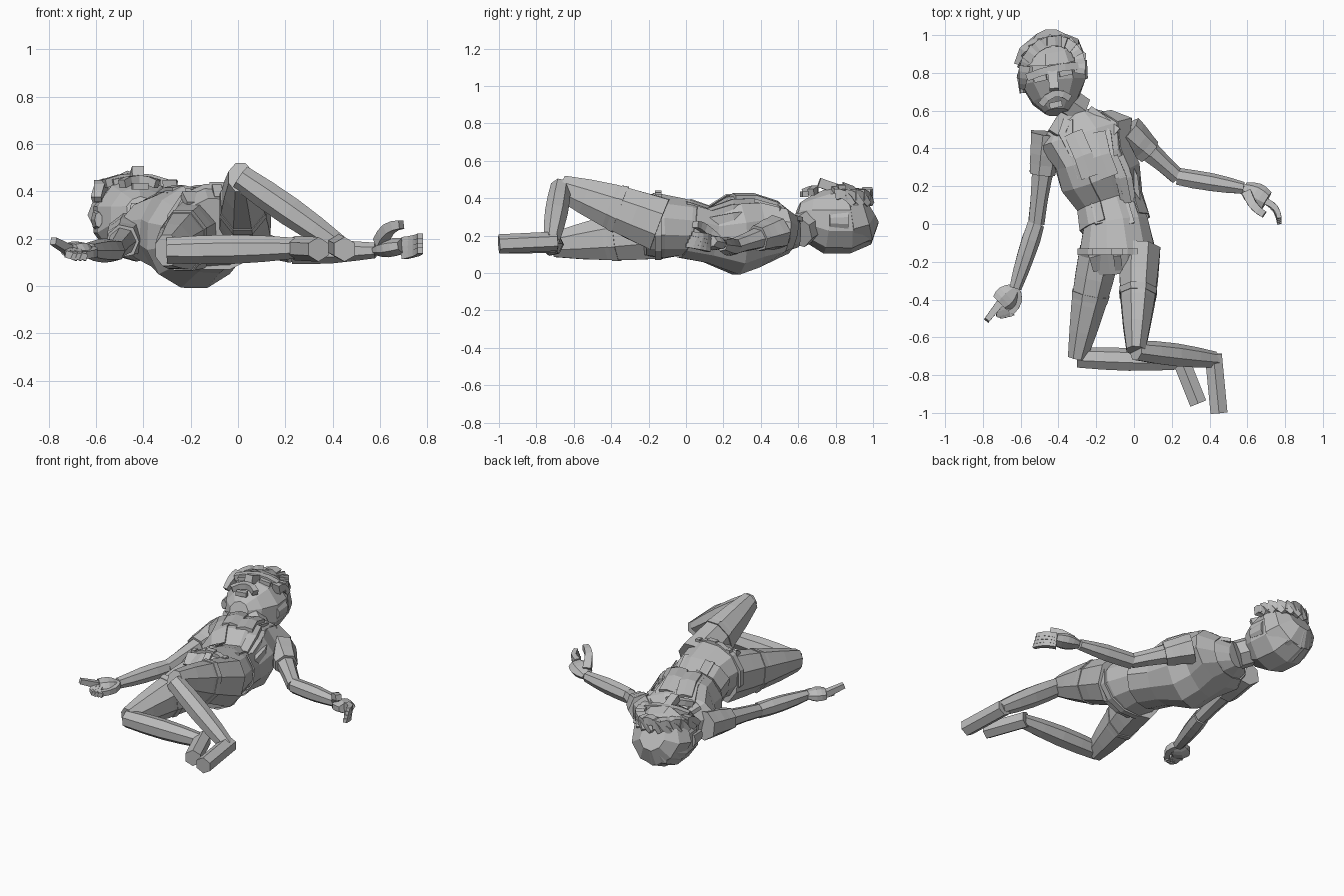
import bpy, bmesh, math, random
from mathutils import Vector

random.seed(4)
cube = bpy.data.objects.get("Cube")
if cube:
    bpy.data.objects.remove(cube)

grey = bpy.data.materials.new("plain_grey")
grey.use_nodes = True
GREY = (.5, .5, .5, 1)
grey.diffuse_color = GREY
grey.node_tree.nodes["Principled BSDF"].inputs["Base Color"].default_value = GREY

UP = Vector((0, 0, 1))


def loft(name, rings, sides=8, grow=0, gap=(), thickness=0, rough=0):
    """Skin rings (centre, half width, half height) along a path.
    Columns listed in gap stay open, which also drops the caps."""
    bm = bmesh.new()
    centres = [Vector(ring[0]) for ring in rings]
    last = len(rings) - 1
    loops = []
    for i, (centre, width, height) in enumerate(rings):
        along = (centres[min(i + 1, last)] - centres[max(i - 1, 0)]).normalized()
        side = along.cross(UP).normalized()
        over = side.cross(along)
        loop = []
        for k in range(sides):
            angle = math.tau * (k + .5) / sides
            fit = (1 + random.uniform(-rough, rough)) / math.cos(math.pi / sides)
            across = side * (width + grow) * math.cos(angle)
            upward = over * (height + grow) * math.sin(angle)
            loop.append(bm.verts.new(Vector(centre) + (across + upward) * fit))
        loops.append(loop)
    for near, far in zip(loops, loops[1:]):
        for k in range(sides):
            if k not in gap:
                j = (k + 1) % sides
                bm.faces.new((near[k], near[j], far[j], far[k]))
    if not gap:
        bm.faces.new(loops[0])
        bm.faces.new(loops[-1])
    bmesh.ops.recalc_face_normals(bm, faces=bm.faces)
    mesh = bpy.data.meshes.new(name)
    bm.to_mesh(mesh)
    bm.free()
    mesh.materials.append(grey)
    obj = bpy.data.objects.new(name, mesh)
    bpy.context.collection.objects.link(obj)
    if thickness:
        shell = obj.modifiers.new("thickness", "SOLIDIFY")
        shell.thickness = thickness
        shell.offset = 0


def limb(name, start, end, thick, thin, bulge=0, flat=1, bow=(0, 0, 0), sides=7, rough=0):
    """Tapered segment between two points with a swelling and an optional bow."""
    start, end, bow = Vector(start), Vector(end), Vector(bow)
    rings = []
    for i in range(5):
        t = i / 4
        swell = math.sin(math.pi * t)
        size = thick + (thin - thick) * t + bulge * swell
        rings.append((start.lerp(end, t) + bow * swell, size, size * flat))
    loft(name, rings, sides, rough=rough)


def ribbon(name, points, width, height):
    """Square strip through a few points."""
    loft(name, [(p, width, height) for p in points], sides=4)


# Torso, from neck base to pelvis
torso = [
    ((-.29, .6, .22), .07, .08), ((-.28, .55, .22), .15, .1),
    ((-.26, .48, .23), .24, .14), ((-.22, .36, .23), .19, .18),
    ((-.18, .25, .21), .2, .2), ((-.13, .12, .21), .16, .14),
    ((-.1, 0, .24), .17, .15), ((-.09, -.13, .25), .2, .17),
    ((-.08, -.24, .23), .18, .14),
]
loft("torso", torso, sides=12, rough=.03)


def on_torso(ring, across, lift=0):
    """Point on the front of a torso ring; across runs from -1 to 1."""
    centre, width, height = ring
    rise = height * math.sqrt(1 - across * across) + lift
    return Vector(centre) + Vector((across * width, 0, rise))


# Open shirt with collar, loose edges and chest muscles
shirt = torso[1:7]
loft("open_shirt", shirt, sides=12, grow=.012, gap=(2, 3), thickness=.008, rough=.03)
for s, side in ((-1, "right"), (1, "left")):
    ribbon(side + "_shirt_edge", [on_torso(r, s * .5) for r in shirt], .02, .012)
    ribbon(side + "_collar", [on_torso(r, s * .7, .01) for r in torso[:3]], .03, .012)
    loft(side + "_chest_muscle", [(on_torso(r, s * .25), .05, .02) for r in torso[2:5]], sides=6)

# Bunched folds on the left side of the shirt
for i in range(3):
    across = .6 + i * .15
    ribbon("shirt_fold", [on_torso(r, across) for r in torso[3:6]], .02, .025)

# Belt, buckle, loops and trouser details
belt_centre, belt_width, belt_height = torso[7]
belt_end = Vector(belt_centre) - Vector((0, .035, 0))
belt = (belt_end, belt_width, belt_height)
loft("belt", [torso[7], belt], sides=12, grow=.01)
seat = torso[8]
ribbon("buckle", [on_torso(torso[7], 0, .01), on_torso(belt, 0, .01)], .03, .01)
ribbon("trouser_fly", [on_torso(belt, 0), on_torso(seat, 0)], .02, .01)
for across in (-.6, .5, .8):
    ribbon("belt_loop", [on_torso(torso[7], across, .01), on_torso(belt, across, .01)], .012, .015)
    ribbon("pocket", [on_torso(belt, across), on_torso(seat, across)], .03, .015)

# Head, tilted to the right and facing up
HEAD = Vector((-.43, .79, .28))
ACROSS = Vector((.97, .22, 0))
CROWN = Vector((-.1, .99, 0))
HALF_WIDTH, HALF_LENGTH = .17, .2


def on_face(u, v, lift=0):
    """Point on the face; u runs across and v from chin to crown, both -1 to 1."""
    dome = HALF_WIDTH * math.sqrt(1 - (u * u + v * v) * .45)
    return HEAD + ACROSS * u * HALF_WIDTH + CROWN * v * HALF_LENGTH + UP * (dome + lift)


skull = []
for v, size in ((-1, .35), (-.7, .7), (-.2, 1), (.4, 1), (.8, .8), (1, .4)):
    centre = HEAD + CROWN * v * HALF_LENGTH + UP * (1 - size) * .06
    skull.append((centre, HALF_WIDTH * size, HALF_WIDTH * size))
loft("head", skull, sides=10, rough=.02)
limb("neck", torso[0][0], HEAD - CROWN * .1, .08, .08)

# Face
ribbon("nose", [on_face(0, .1), on_face(0, -.4, .04)], .025, .025)
ribbon("moustache", [on_face(u, -.5 - u * u, .01) for u in (-.45, -.25, 0, .25, .45)], .018, .018)
ribbon("lower_lip", [on_face(-.2, -.8), on_face(.2, -.8)], .016, .014)
ribbon("brow", [on_face(u, .15 - u * u * .1, .01) for u in (-.8, -.4, 0, .4, .8)], .02, .018)
for s, side in ((-1, "right"), (1, "left")):
    ribbon(side + "_eye", [on_face(s * .2, 0), on_face(s * .6, 0)], .02, .015)
    ear = HEAD + ACROSS * s * HALF_WIDTH
    limb(side + "_ear", ear - CROWN * .06, ear + CROWN * .04, .015, .02, flat=2)

# Jagged hair swept around the brow
loft("hair_cap", [(c + UP * .02, w, h) for c, w, h in skull[3:]], sides=9, grow=.01, rough=.05)
for i in range(11):
    angle = math.pi * i / 10
    u, v = math.cos(angle), math.sin(angle)
    sweep = ACROSS * -v * .05 + CROWN * u * .05
    root = on_face(u * .85, v * .7 + .15)
    tip = on_face(u, v * .85 + .1, -.04)
    curl = UP * random.uniform(.01, .04)
    limb("hair_tuft", root - sweep, tip + sweep, .03, .015, bow=curl, sides=4)

# Arms with short sleeves: shoulder, elbow, wrist, palm end
arms = {
    "right": ((-.46, .48, .22), (-.52, 0, .15), (-.63, -.34, .15), (-.71, -.42, .15)),
    "left": ((-.04, .49, .22), (.23, .25, .14), (.58, .19, .15), (.7, .12, .17)),
}
for side, (shoulder, elbow, wrist, knuckles) in arms.items():
    limb(side + "_upper_arm", shoulder, elbow, .07, .04, bulge=-.005, rough=.04)
    limb(side + "_forearm", elbow, wrist, .043, .03, bulge=.008, rough=.04)
    limb(side + "_palm", wrist, knuckles, .03, .05, bulge=.02, flat=.6)
    sleeve = Vector(shoulder).lerp(Vector(elbow), .45)
    limb(side + "_sleeve", shoulder, sleeve, .085, .065, rough=.04)

# Right hand: pointing finger, curled fingers and thumb
point = Vector(arms["right"][3])
limb("right_index_finger", point, (-.78, -.51, .19), .02, .015, sides=4)
limb("right_thumb", arms["right"][2], (-.65, -.47, .13), .02, .015, bow=(.03, 0, 0), sides=4)
for i in range(3):
    root = point + ACROSS * i * .02
    curled = root + Vector((.03, -.06, -.03))
    limb("right_curled_finger", root, curled, .017, .014, bow=(-.02, -.03, 0), sides=4)

# Left hand: relaxed curved fingers and raised thumb
limb("left_thumb", (.6, .16, .18), (.69, .05, .26), .025, .018, bow=(-.01, -.01, .02), sides=4)
for i in range(4):
    root = Vector(arms["left"][3]) + UP * (i - 2) * .02
    tip = root + Vector((.07, -.12 + i * .01, .02))
    limb("left_finger", root, tip, .017, .012, bow=(.015, .01, 0), sides=4)

# Legs: hip, knee, ankle, toe; the left knee is raised, the right lies flat
legs = {
    "left": ((.03, -.14, .26), (.01, -.67, .46), (.43, -.72, .17), (.45, -1, .155)),
    "right": ((-.18, -.14, .22), (-.3, -.71, .15), (.25, -.73, .16), (.34, -.95, .155)),
}
for side, (hip, knee, ankle, toe) in legs.items():
    limb(side + "_thigh", hip, knee, .11, .05, bulge=.01, flat=1.3, sides=8, rough=.02)
    limb(side + "_shin", knee, ankle, .05, .04, bulge=.012)
    heel = Vector(ankle) + Vector((-.01, .03, 0))
    limb(side + "_foot", heel, toe, .045, .045, sides=6)
    middle = Vector(hip).lerp(Vector(knee), .4)
    hem = Vector(hip).lerp(Vector(knee), .46)
    limb(side + "_trouser_fold", middle, hem, .1, .095, flat=1.3, sides=8)
